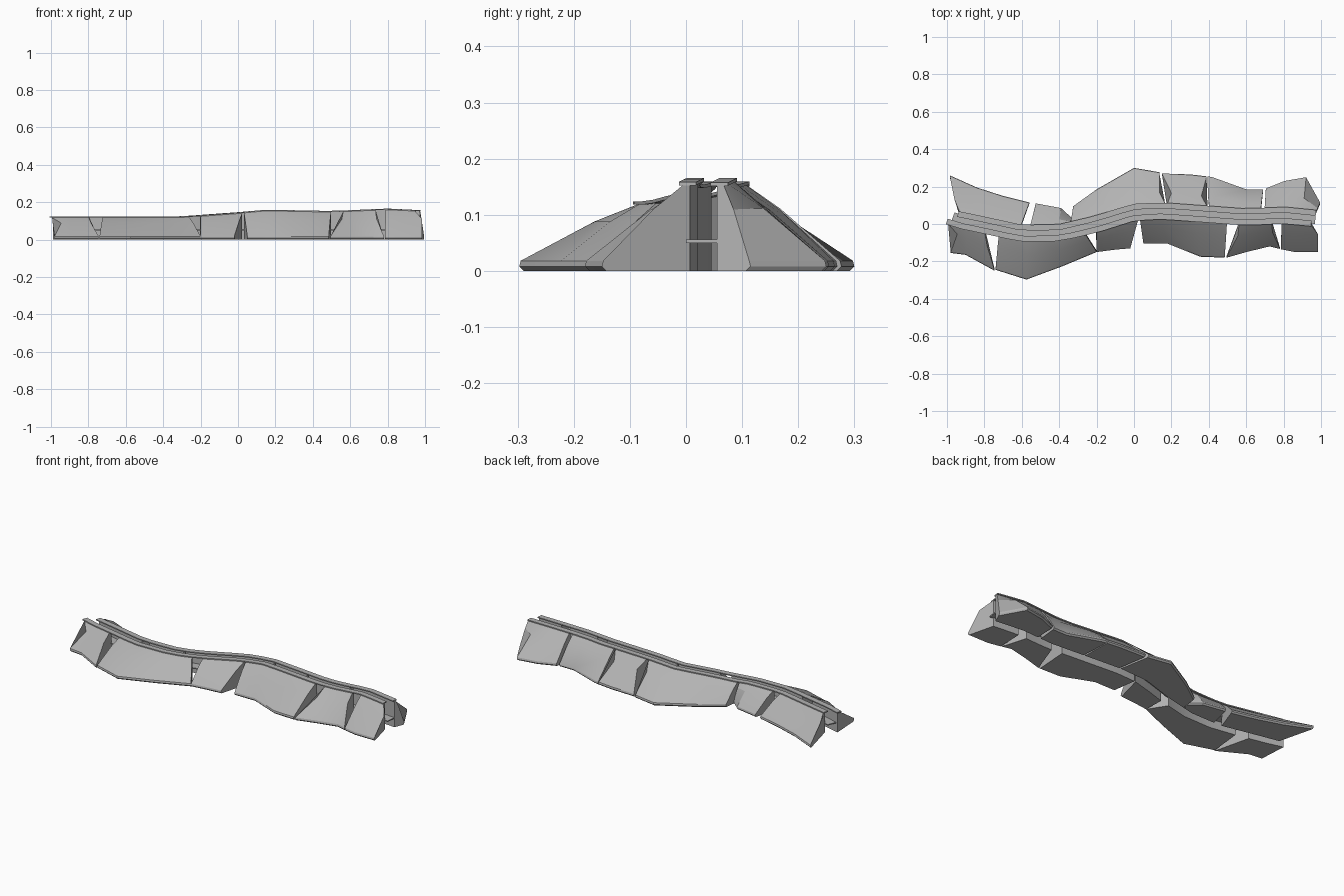
import bpy
import bmesh
from mathutils import Vector

if "Cube" in bpy.data.objects:
    bpy.data.objects.remove(bpy.data.objects["Cube"], do_unlink=True)

grey = bpy.data.materials.new("plain grey")
grey.use_nodes = True
colour = (0.45, 0.45, 0.45, 1)
grey.diffuse_color = colour
grey.node_tree.nodes["Principled BSDF"].inputs["Base Color"].default_value = colour

# Winding centre line of the trench (x, y) and height of its rim (x, z)
CENTRE = [(-1, .045), (-.95, .025), (-.83, 0), (-.6, -.05), (-.4, -.047), (-.2, 0),
          (0, .063), (.15, .07), (.4, .052), (.6, .037), (.8, .047), (1, .027)]
RIM = [(-1, .118), (-.3, .118), (0, .14), (.15, .154), (.5, .147), (.8, .16), (1, .15)]


def sample(table, x):
    """Linear interpolation in a table of pairs."""
    for (xa, va), (xb, vb) in zip(table, table[1:]):
        if x <= xb:
            break
    return va + (vb - va) * (x - xa) / (xb - xa)


def beside(x, offset, z):
    """Point at a sideways distance from the centre line."""
    step = .03
    slope = (sample(CENTRE, x + step) - sample(CENTRE, x - step)) / (2 * step)
    normal = Vector((-slope, 1, 0)).normalized()
    return Vector((x, sample(CENTRE, x), z)) + normal * offset


def loft(name, sections, smooth=True):
    """Join closed cross-sections into a capped solid."""
    bm = bmesh.new()
    rings = [[bm.verts.new(p) for p in section] for section in sections]
    for a, b in zip(rings, rings[1:]):
        for i in range(len(a)):
            j = (i + 1) % len(a)
            bm.faces.new((a[i], a[j], b[j], b[i]))
    bm.faces.new(rings[0])
    bm.faces.new(rings[-1])
    bmesh.ops.recalc_face_normals(bm, faces=bm.faces)
    mesh = bpy.data.meshes.new(name)
    bm.to_mesh(mesh)
    bm.free()
    mesh.materials.append(grey)
    obj = bpy.data.objects.new(name, mesh)
    bpy.context.collection.objects.link(obj)
    if smooth:
        bpy.ops.object.select_all(action='DESELECT')
        obj.select_set(True)
        bpy.context.view_layer.objects.active = obj
        bpy.ops.object.shade_smooth_by_angle(angle=.4)
    return obj


def bank_section(side, foot_x, foot_y, crest_x, mid_x=None):
    """Inner wall, crest, sloping face and rounded foot of an earth bank."""
    rim = sample(RIM, crest_x)
    crest = beside(crest_x, side * .038, rim)
    foot = Vector((foot_x, foot_y, .018))
    mid = crest.lerp(foot, .36) + Vector((0, 0, .006))
    if mid_x is not None:
        mid.x = mid_x
    inward = Vector((0, -side * .008, 0))
    return [beside(crest_x, side * .025, 0), beside(crest_x, side * .025, rim),
            crest, mid, foot + inward * .3, foot - Vector((0, 0, .01)),
            foot + inward - Vector((0, 0, .018))]


# Bank pieces, as stations of foot x, foot y, crest x and optional shoulder x
FRONT = [
    [(-.98, -.155, -.98, -.945), (-.9, -.165, -.88), (-.745, -.25, -.79, -.785)],
    [(-.74, -.245, -.715, -.73), (-.575, -.297, -.57), (-.38, -.225, -.4), (-.2, -.15, -.27)],
    [(-.2, -.15, -.21), (-.1, -.137, -.1), (-.02, -.13, .02)],
    [(.05, -.105, .03), (.18, -.105, .15), (.355, -.175, .33), (.485, -.18, .5)],
    [(.495, -.18, .565, .555), (.6, -.15, .61), (.725, -.12, .72), (.78, -.133, .735, .74)],
    [(.785, -.135, .79), (.86, -.15, .86), (.985, -.15, .95, .985)],
]
BACK = [
    [(-.985, .26, -.94, -.96), (-.84, .195, -.84), (-.7, .15, -.72), (-.56, .115, -.61)],
    [(-.525, .11, -.555), (-.39, .085, -.4), (-.33, .03, -.34)],
    [(-.325, .095, -.33), (-.2, .185, -.2), (0, .3, -.01), (.135, .277, .165, .137)],
    [(.15, .27, .175, .2), (.3, .265, .28), (.388, .255, .39, .36)],
    [(.392, .255, .4, .396), (.42, .25, .43), (.6, .185, .6), (.69, .185, .68)],
    [(.705, .19, .7), (.805, .23, .8), (.92, .25, .9), (.995, .115, .97)],
]

for label, side, pieces in (("front", -1, FRONT), ("back", 1, BACK)):
    for number, stations in enumerate(pieces, 1):
        loft(f"{label}_bank_{number}", [bank_section(side, *s) for s in stations])


def strip(name, start, end, inner, outer, height):
    """Thin board that follows the trench."""
    count = 24
    sections = []
    for i in range(count + 1):
        x = start + (end - start) * i / count
        z = height(x)
        sections.append([beside(x, inner, z), beside(x, outer, z),
                         beside(x, outer, z + .006), beside(x, inner, z + .006)])
    loft(name, sections)


# Rim boards on both banks, and the trench floor between them
strip("front_rim_board", -.99, .95, -.014, -.045, lambda x: sample(RIM, x))
strip("back_rim_board", -.95, .97, .014, .045, lambda x: sample(RIM, x))
strip("trench_floor", -.97, .97, -.03, .03, lambda x: .05)
